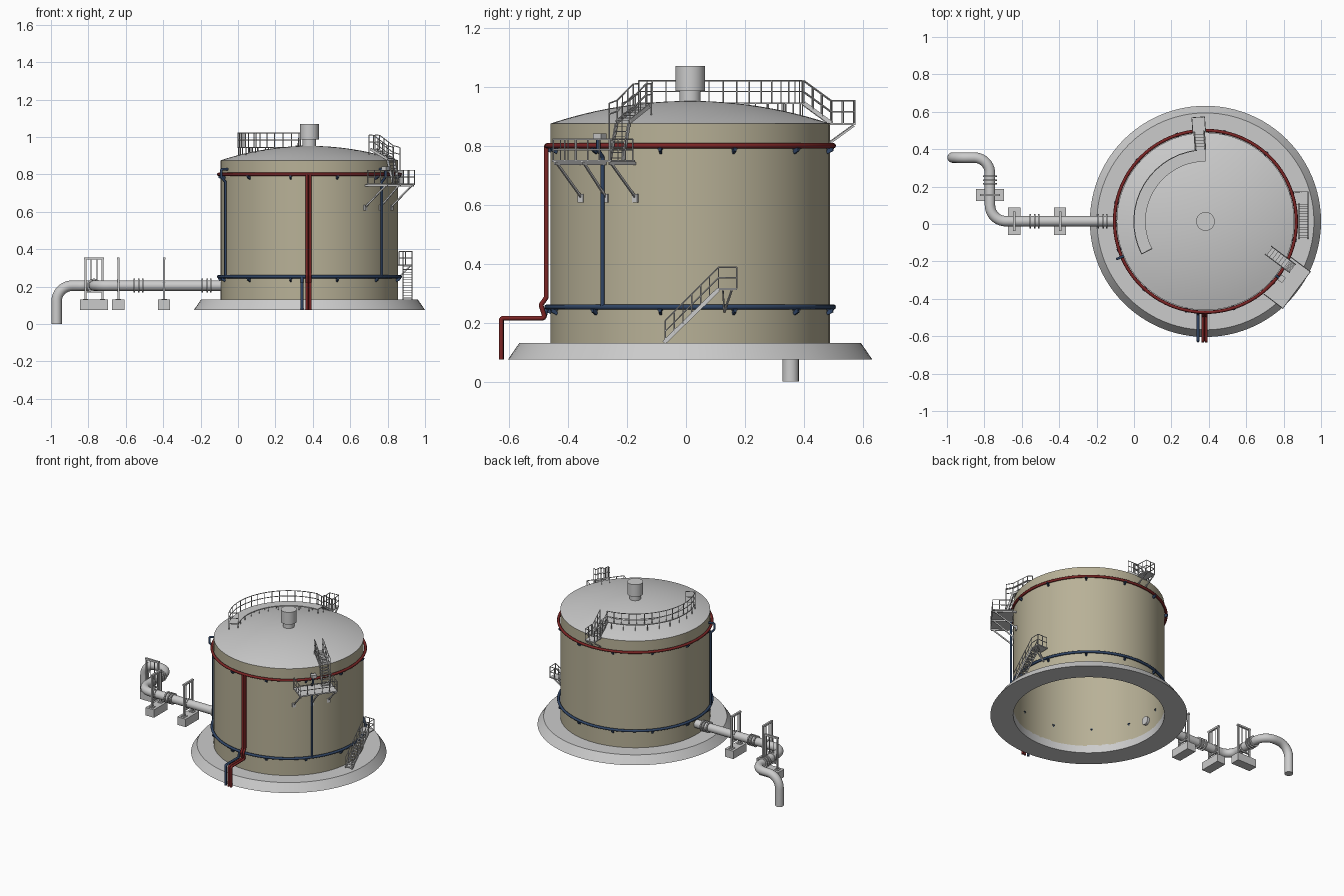
import bpy, bmesh
from math import radians, cos, sin, tan, sqrt, pi
from mathutils import Vector as V, Matrix

if "Cube" in bpy.data.objects:
    bpy.data.objects.remove(bpy.data.objects["Cube"])

CX, CY, R = 0.382, 0.014, 0.4745   # tank centre and radius


def material(name, c):
    m = bpy.data.materials.new(name)
    m.diffuse_color = (*c, 1)
    m.use_nodes = True
    m.node_tree.nodes["Principled BSDF"].inputs["Base Color"].default_value = m.diffuse_color
    return m


OLIVE = material("olive_paint", (0.48, 0.44, 0.31))
RED = material("red_paint", (0.2, 0.018, 0.018))
BLUE = material("blue_paint", (0.03, 0.06, 0.13))


def finish(ob, mat, angle=35):
    if mat:
        ob.data.materials.append(mat)
    bpy.ops.object.select_all(action='DESELECT')
    ob.select_set(True)
    bpy.context.view_layer.objects.active = ob
    if ob.type == 'CURVE':
        bpy.ops.object.convert(target='MESH')
    bpy.ops.object.shade_smooth_by_angle(angle=radians(angle))


def mesh(name, bm, mat=None):
    bmesh.ops.recalc_face_normals(bm, faces=bm.faces)
    me = bpy.data.meshes.new(name)
    bm.to_mesh(me)
    bm.free()
    ob = bpy.data.objects.new(name, me)
    bpy.context.collection.objects.link(ob)
    finish(ob, mat)


def lathe(name, prof, mat=None, n=96, closed=False):
    bm = bmesh.new()
    vs = [bm.verts.new((CX + r, CY, z)) for r, z in prof]
    es = [bm.edges.new(p) for p in zip(vs, vs[1:] + (vs[:1] if closed else [])) if p[0] != p[1]]
    bmesh.ops.spin(bm, geom=vs + es, cent=(CX, CY, 0), axis=(0, 0, 1), angle=2 * pi, steps=n)
    bmesh.ops.remove_doubles(bm, verts=bm.verts, dist=1e-5)
    mesh(name, bm, mat)


def tubes(name, paths, r, mat=None, res=1, cyclic=False):
    cu = bpy.data.curves.new(name, 'CURVE')
    cu.dimensions, cu.fill_mode = '3D', 'FULL'
    cu.bevel_depth, cu.bevel_resolution, cu.use_fill_caps = r, res, True
    for pts in paths:
        s = cu.splines.new('POLY')
        s.points.add(len(pts) - 1)
        for q, p in zip(s.points, pts):
            q.co = (*p, 1)
        s.use_cyclic_u = cyclic
    ob = bpy.data.objects.new(name, cu)
    bpy.context.collection.objects.link(ob)
    finish(ob, mat, 50)


def fillet(pts, rad, n=8):
    pts = [V(p) for p in pts]
    out = [pts[0]]
    for a, b, c in zip(pts, pts[1:], pts[2:]):
        u, w = (a - b).normalized(), (c - b).normalized()
        ang = u.angle(w)
        centre = b + (u + w).normalized() * rad / sin(ang / 2)
        d = rad / tan(ang / 2)
        s, e = b + u * d - centre, b + w * d - centre
        out += [centre + s.slerp(e, i / n) * rad for i in range(n + 1)]
    return out + [pts[-1]]


def beam(bm, p, q, w, h):
    p, q = V(p), V(q)
    d = q - p
    x = d.normalized()
    y = V((0, 0, 1)).cross(x) if abs(x.z) < 0.99 else V((0, 1, 0))
    y.normalize()
    z = x.cross(y)
    m = Matrix((x, y, z)).transposed().to_4x4()
    m.translation = (p + q) / 2
    bmesh.ops.create_cube(bm, size=1, matrix=m @ Matrix.Diagonal((d.length, w, h, 1)))


def P(deg, r, t, z):
    a = radians(deg)
    return V((CX + r * cos(a) - t * sin(a), CY + r * sin(a) + t * cos(a), z))


def rail(pts, h=0.072, step=0.045):
    """Top rail, middle rail and posts above a line of floor points."""
    up = V((0, 0, h))
    paths = [[p + up * k for p in pts] for k in (0.5, 1)]
    for p, q in zip(pts, pts[1:]):
        n = max(1, round((q - p).length / step))
        paths += [[p.lerp(q, i / n), p.lerp(q, i / n) + up] for i in range(n)]
    return paths + [[pts[-1], pts[-1] + up]]


def stair(bm, l0, l1, r0, r1, n, deep=0.02):
    """Two stringers from bottom to top with treads between."""
    beam(bm, l0, l1, 0.004, 0.014)
    beam(bm, r0, r1, 0.004, 0.014)
    for i in range(n):
        k = (i + 0.5) / n
        beam(bm, l0.lerp(l1, k), r0.lerp(r1, k), deep, 0.003)


# Tank: foundation, shell, domed roof, vent
lathe("foundation", [(R, 0.075), (0.618, 0.075), (0.58, 0.13), (R, 0.13)], closed=True)
lathe("tank_shell", [(R, 0.125), (R, 0.875)], OLIVE)
H = 0.077
RS = (R * R + H * H) / (2 * H)


def roof(r):
    return 0.952 - RS + sqrt(RS * RS - r * r)


lathe("roof", [(R * i / 12, roof(R * i / 12)) for i in range(13)])
lathe("roof_vent", [(0.036, 0.94), (0.036, 0.985), (0.05, 0.985), (0.05, 1.07), (0, 1.07)], n=40)

# Ring mains with brackets
for name, z, mat in (("red_ring", 0.8, RED), ("blue_ring", 0.253, BLUE)):
    tubes(name, [[P(i * 3.75, 0.486, 0, z) for i in range(96)]], 0.009, mat, 2, True)
    bm = bmesh.new()
    for i in range(12):
        a = 18 + 30 * i
        beam(bm, P(a, 0.468, 0, z - 0.01), P(a, 0.498, 0, z - 0.01), 0.014, 0.005)
        beam(bm, P(a, R, 0, z - 0.022), P(a, 0.494, 0, z - 0.012), 0.008, 0.012)
    mesh(name + "_brackets", bm, BLUE)

# Feed pipes down the front and out over the foundation
tubes("red_feed", [fillet([(x, -0.474, 0.8), (x, -0.474, 0.285), (x, -0.492, 0.26), (x, -0.478, 0.215),
                           (x, -0.627, 0.215), (x, -0.627, 0.075)], 0.008, 4) for x in (0.368, 0.386)],
      0.008, RED, 2)
tubes("blue_feed", [fillet([(0.342, -0.472, 0.253), (0.342, -0.482, 0.215), (0.342, -0.625, 0.215),
                            (0.342, -0.625, 0.075)], 0.008, 4)], 0.008, BLUE, 2)
# Blue risers looping over the red ring into the shell
tubes("blue_risers", [fillet([P(a, 0.488, 0, 0.253), P(a, 0.488, 0, 0.76), P(a, 0.512, 0, 0.785),
                              P(a, 0.512, 0, 0.828), P(a, 0.465, 0, 0.828)], 0.01, 4) for a in (-37.5, 203)],
      0.007, BLUE, 2)

# Outlet pipe
tubes("outlet_pipe", [fillet([(-0.075, 0.015, 0.205), (-0.77, 0.015, 0.205), (-0.77, 0.355, 0.205),
                              (-0.97, 0.355, 0.205), (-0.97, 0.355, 0)], 0.085, 10)], 0.028, None, 6)
fl = []
for x in (-0.19, -0.165, -0.145, -0.555, -0.53, -0.51):
    fl.append([(x - 0.004, 0.015, 0.205), (x + 0.004, 0.015, 0.205)])
for y in (0.215, 0.235, 0.255):
    fl.append([(-0.77, y - 0.004, 0.205), (-0.77, y + 0.004, 0.205)])
tubes("pipe_flanges", fl, 0.038, None, 6)

# Pipe supports: block, portal frame, hanger rods, cradle
for i, (x, y, ux, uy) in enumerate(((-0.395, 0.015, 0, 1), (-0.64, 0.015, 0, 1), (-0.77, 0.155, 1, 0))):
    c, u = V((x, y, 0)), V((ux, uy, 0))
    Z = lambda k, z: c + u * k + V((0, 0, z))
    bm = bmesh.new()
    beam(bm, Z(-0.074, 0.1025), Z(0.074, 0.1025), 0.065, 0.055)
    mesh(f"support_block_{i}", bm)
    bm = bmesh.new()
    for s in (-1, 1):
        beam(bm, Z(s * 0.045, 0.13), Z(s * 0.045, 0.35), 0.011, 0.011)
        beam(bm, Z(s * 0.045 - 0.014, 0.132), Z(s * 0.045 + 0.014, 0.132), 0.03, 0.005)
        beam(bm, Z(s * 0.016, 0.235), Z(s * 0.016, 0.345), 0.004, 0.004)
    beam(bm, Z(-0.053, 0.35), Z(0.053, 0.35), 0.013, 0.012)
    beam(bm, Z(-0.045, 0.172), Z(0.045, 0.172), 0.01, 0.008)
    mesh(f"support_frame_{i}", bm)
    v = V((uy, ux, 0)) * 0.006
    tubes(f"support_clamp_{i}", [[Z(0, 0.205) - v, Z(0, 0.205) + v]], 0.032, None, 6)

# Side platform with struts, sampling valve and climb to the roof
A = -37
bm = bmesh.new()
beam(bm, P(A, 0.478, 0, 0.748), P(A, 0.612, 0, 0.748), 0.25, 0.008)
for t in (-0.115, 0, 0.115):
    w = sqrt(R * R - t * t)
    beam(bm, P(A, w, t, 0.74), P(A, 0.61, t, 0.74), 0.006, 0.01)
    beam(bm, P(A, w, t, 0.625), P(A, 0.60, t, 0.742), 0.006, 0.008)
    beam(bm, P(A, w - 0.004, t, 0.622), P(A, w + 0.006, t, 0.622), 0.022, 0.028)
mesh("side_platform", bm)
tubes("side_platform_rail", rail([P(A, r, t, 0.75) for r, t in
      ((0.485, -0.122), (0.61, -0.122), (0.61, 0.122), (0.485, 0.122))]), 0.0026)
bm = bmesh.new()
beam(bm, P(A, 0.495, 0, 0.83), P(A, 0.525, 0, 0.83), 0.035, 0.022)
mesh("valve_box", bm)
T0, T1 = 0.052, 0.106
bm = bmesh.new()
stair(bm, P(A, 0.52, T0, 0.75), P(A, 0.485, T0, 0.875), P(A, 0.52, T1, 0.75), P(A, 0.485, T1, 0.875), 7, 0.012)
stair(bm, P(A, 0.485, T0, 0.88), P(A, 0.37, T0, 0.935), P(A, 0.485, T1, 0.88), P(A, 0.37, T1, 0.935), 6)
mesh("roof_climb", bm)
paths = []
for t in (T0, T1):
    paths += rail([P(A, r, t, z) for r, z in ((0.525, 0.87), (0.48, 0.88), (0.39, 0.935), (0.36, 0.937))], 0.074, 0.035)
    paths += [[P(A, 0.525, t, 0.75), P(A, 0.525, t, 0.87)], [P(A, 0.36, t, roof(0.38)), P(A, 0.36, t, 0.937)]]
tubes("roof_climb_rail", paths, 0.0026)

# Curved roof walkway with legs and outer rail
bm = bmesh.new()
N = 30
rows = [[bm.verts.new(P(90 + 117 * i / N, r, 0, z)) for r, z in
         ((0.32, 0.941), (0.385, 0.941), (0.385, 0.947), (0.32, 0.947))] for i in range(N + 1)]
for a, b in zip(rows, rows[1:]):
    for k in range(4):
        bm.faces.new((a[k], a[k - 1], b[k - 1], b[k]))
bm.faces.new(rows[0])
bm.faces.new(rows[-1])
mesh("roof_walkway", bm)
arc = [P(97 + 110 * i / 15, 0.383, 0, 0.947) for i in range(16)]
paths = rail(arc, 0.074, 0.1) + rail([arc[-1], P(207, 0.322, 0, 0.947)], 0.074, 0.06)
paths += [[P(90 + 117 * i / 10, r, 0, roof(r)), P(90 + 117 * i / 10, r, 0, 0.943)]
          for i in range(11) for r in (0.324, 0.381)]
tubes("roof_walkway_rail", paths, 0.0026)

# Rear landing and steps up to the walkway
B = 94
bm = bmesh.new()
beam(bm, P(B, 0.47, 0, 0.874), P(B, 0.56, 0, 0.874), 0.072, 0.007)
for t in (-0.03, 0.03):
    beam(bm, P(B, R, t, 0.81), P(B, 0.555, t, 0.868), 0.006, 0.007)
stair(bm, P(B, 0.48, -0.025, 0.875), P(B, 0.385, -0.025, 0.944),
      P(B, 0.48, 0.025, 0.875), P(B, 0.385, 0.025, 0.944), 6)
mesh("rear_landing", bm)
paths = rail([P(B, r, t, 0.877) for r, t in ((0.48, -0.034), (0.558, -0.034), (0.558, 0.034), (0.48, 0.034))], 0.076, 0.04)
for t in (-0.028, 0.028):
    paths += rail([P(B, 0.48, t, 0.877), P(B, 0.385, t, 0.946)], 0.075)
tubes("rear_landing_rail", paths, 0.0026)

# Ground stair up to the shell landing
X0, X1 = 0.882, 0.93
bm = bmesh.new()
stair(bm, V((X0, -0.075, 0.132)), V((X0, 0.11, 0.312)), V((X1, -0.075, 0.132)), V((X1, 0.11, 0.312)), 13, 0.016)
beam(bm, (0.892, 0.105, 0.314), (0.892, 0.173, 0.314), 0.078, 0.007)
for y in (0.125, 0.155):
    beam(bm, (0.848, 0.13, 0.237), (0.92, y, 0.31), 0.005, 0.007)
mesh("ground_stair", bm)
paths = rail([V((X0, -0.07, 0.135)), V((X0, 0.11, 0.316))], 0.072)
paths += rail([V((X1, -0.07, 0.135)), V((X1, 0.11, 0.316)), V((X1, 0.172, 0.316)), V((0.86, 0.172, 0.316))], 0.072)
tubes("ground_stair_rail", paths, 0.0026)
